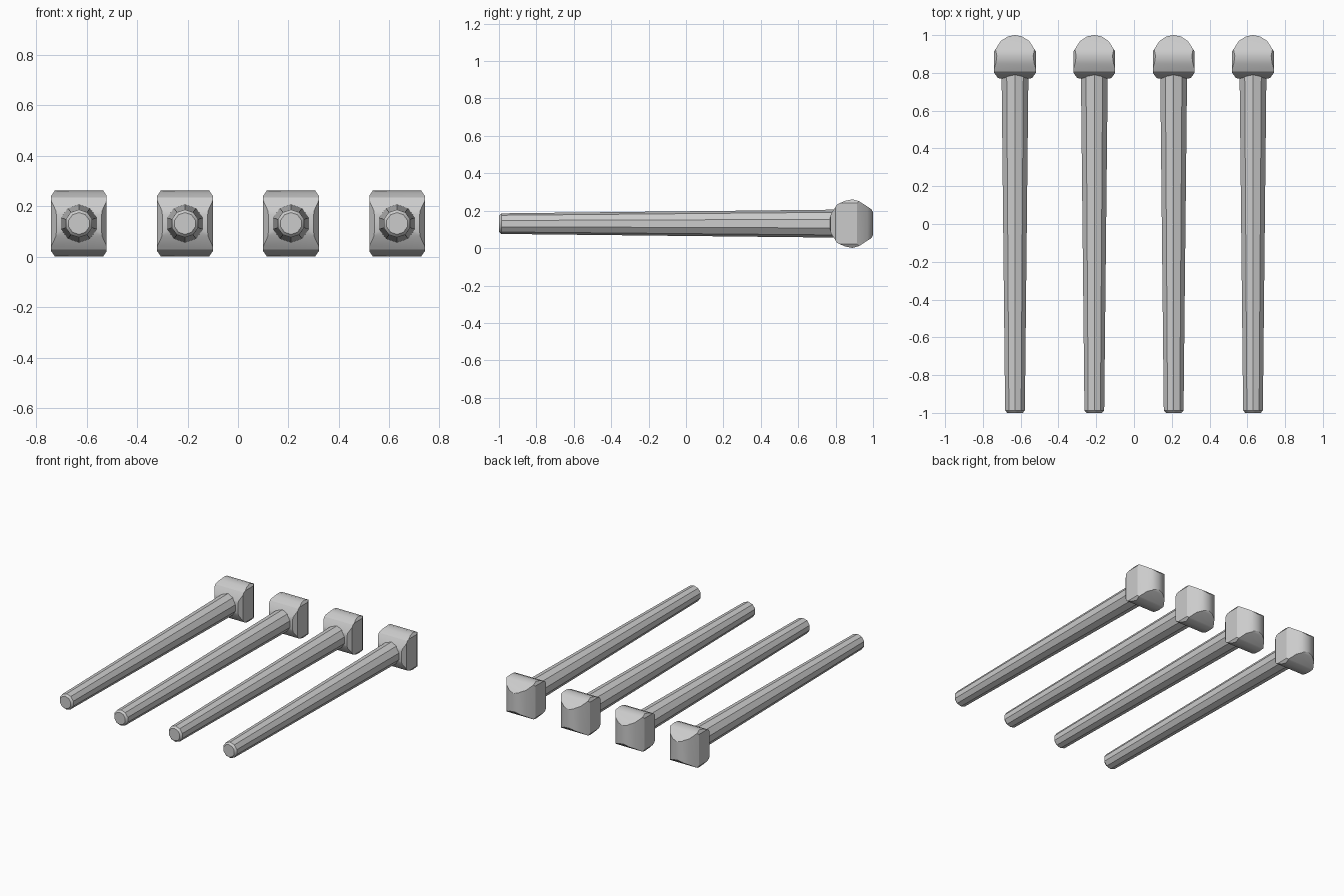
import bpy, bmesh
from math import pi, cos, sin
from mathutils import Vector

if "Cube" in bpy.data.objects:
    bpy.data.objects.remove(bpy.data.objects["Cube"])

ZC = 0.131  # height of the shaft axis
SIDES = 10


def finish(name, bm):
    bmesh.ops.recalc_face_normals(bm, faces=bm.faces)
    me = bpy.data.meshes.new(name)
    bm.to_mesh(me)
    bm.free()
    ob = bpy.data.objects.new(name, me)
    bpy.context.collection.objects.link(ob)
    bpy.context.view_layer.objects.active = ob
    ob.select_set(True)
    bpy.ops.object.shade_smooth_by_angle(angle=pi / 6)
    ob.select_set(False)
    return ob


def trim(bm, profile, a, b):
    """Cut a convex solid to a convex counter-clockwise profile in axes a, b."""
    for p, q in zip(profile, profile[1:] + profile[:1]):
        co, no = Vector((0, 0, 0)), Vector((0, 0, 0))
        co[a], co[b] = p
        no[a], no[b] = q[1] - p[1], p[0] - q[0]
        geom = bm.verts[:] + bm.edges[:] + bm.faces[:]
        bmesh.ops.bisect_plane(bm, geom=geom, dist=1e-6, plane_co=co,
                               plane_no=no.normalized(), clear_outer=True)
        rim = [e for e in bm.edges if e.is_boundary]
        if rim:
            bmesh.ops.holes_fill(bm, edges=rim, sides=0)


def mirrored(half, flip):
    """Complete a symmetric profile from one half."""
    rest = [(x * flip[0], y * flip[1]) for x, y in reversed(half)]
    return half + [p for p in rest if p not in half]


# Profiles of the head, around the shaft axis
side = mirrored([(0.765, 0), (0.775, -0.052), (0.808, -0.103), (0.85, -0.122), (0.89, -0.13),
                 (0.925, -0.12), (0.99, -0.078), (1.0, -0.062)], (1, -1))
plan = mirrored([(0, 0.765), (0.09, 0.772), (0.11, 0.80), (0.11, 0.915),
                 (0.075, 0.969), (0.038, 0.993), (0, 1.0)], (-1, 1))
front = [(-0.11, -0.11), (-0.096, -0.13), (0.096, -0.13), (0.11, -0.11),
         (0.11, 0.11), (0.096, 0.13), (-0.096, 0.13), (-0.11, 0.11)]


def head(x):
    bm = bmesh.new()
    bmesh.ops.create_cube(bm, size=0.6)
    bmesh.ops.translate(bm, verts=bm.verts, vec=(0, 0.9, 0))
    trim(bm, side, 1, 2)
    trim(bm, plan, 0, 1)
    trim(bm, front, 0, 2)
    ob = finish("peg_head", bm)
    ob.location = (x, 0, ZC)


def shaft(x):
    bm = bmesh.new()
    rings = []
    # Tapered shaft with a bevelled tip, ending inside the head
    for y, r in ((-1, 0.043), (-0.987, 0.055), (0.82, 0.075)):
        rings.append([bm.verts.new((r * cos(t), y, r * sin(t))) for t in
                      (pi / 2 + 2 * pi * i / SIDES for i in range(SIDES))])
    for r0, r1 in zip(rings, rings[1:]):
        for i in range(SIDES):
            j = (i + 1) % SIDES
            bm.faces.new((r0[i], r0[j], r1[j], r1[i]))
    bm.faces.new(rings[0])
    bm.faces.new(rings[-1])
    ob = finish("peg_shaft", bm)
    ob.location = (x, 0, ZC)


# Row of four pegs
for i in range(4):
    x = -0.63 + 0.42 * i
    head(x)
    shaft(x)
